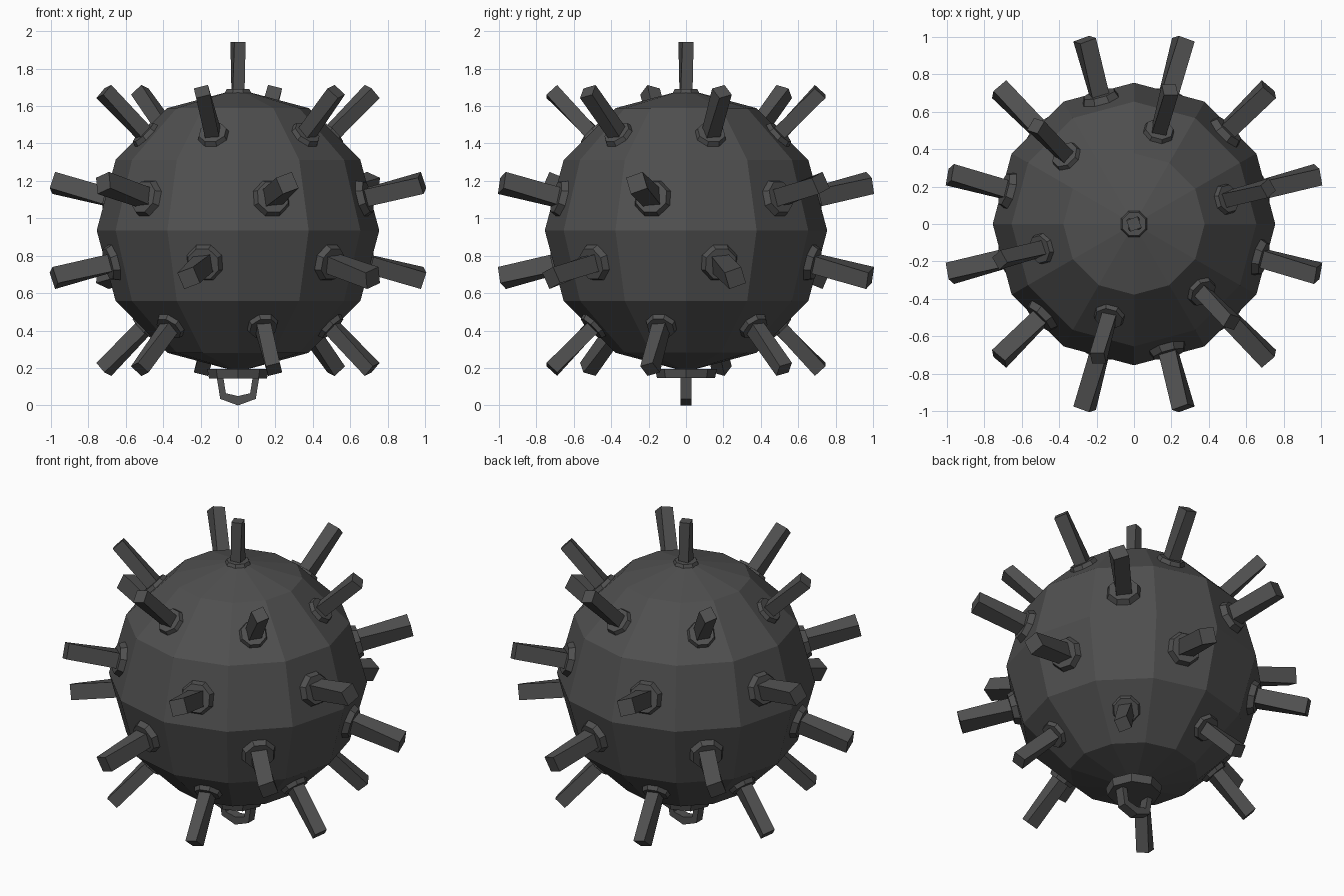
import bpy, bmesh, math
from mathutils import Matrix, Vector

if "Cube" in bpy.data.objects:
    bpy.data.objects.remove(bpy.data.objects["Cube"])

CENTER = Vector((0, 0, 0.935))
R = 0.755

metal = bpy.data.materials.new("dark grey metal")
metal.diffuse_color = (0.08, 0.08, 0.08, 1)
metal.use_nodes = True
metal.node_tree.nodes["Principled BSDF"].inputs["Base Color"].default_value = metal.diffuse_color


def finish(bm, name):
    bmesh.ops.recalc_face_normals(bm, faces=bm.faces)
    me = bpy.data.meshes.new(name)
    bm.to_mesh(me)
    bm.free()
    me.materials.append(metal)
    ob = bpy.data.objects.new(name, me)
    bpy.context.collection.objects.link(ob)
    return ob


def prism(bm, m, sides, z0, r0, z1, r1, turn0, turn1):
    """Closed prism along local z of matrix m, with its own twist at each end."""
    rings = []
    for z, r, t in ((z0, r0, turn0), (z1, r1, turn1)):
        rings.append([bm.verts.new(m @ Vector((
            r * math.cos(t + 2 * math.pi * i / sides),
            r * math.sin(t + 2 * math.pi * i / sides), z)))
            for i in range(sides)])
    a, b = rings
    for i in range(sides):
        j = (i + 1) % sides
        bm.faces.new((a[i], a[j], b[j], b[i]))
    bm.faces.new(a[::-1])
    bm.faces.new(b)


# Body: low-poly ball with a vertex on each axis
bm = bmesh.new()
bmesh.ops.create_uvsphere(bm, u_segments=12, v_segments=6, radius=R,
                          matrix=Matrix.Translation(CENTER))
finish(bm, "body")


# Spikes: an octagonal collar and a slightly twisted square rod
def spike(name, az, lat, tip, rod, collar, low, high):
    a, l = math.radians(az), math.radians(lat)
    m = (Matrix.Translation(CENTER) @ Matrix.Rotation(a, 4, 'Z')
         @ Matrix.Rotation(math.pi / 2 - l, 4, 'Y'))
    bm = bmesh.new()
    prism(bm, m, 8, low, collar, high, collar * 0.78, math.pi / 8, math.pi / 8)
    prism(bm, m, 4, low, rod, tip, rod, math.radians(50), math.radians(65))
    finish(bm, name)


for k in range(6):
    a, b = 15 + 60 * k, 45 + 60 * k
    spike("upper_spike", a, 45, 1.05, 0.055, 0.098, 0.68, 0.742)
    spike("lower_spike", b, -45, 1.05, 0.055, 0.098, 0.68, 0.742)
    spike("upper_middle_spike", b, 14, 1.05, 0.067, 0.115, 0.68, 0.742)
    spike("lower_middle_spike", a, -14, 1.05, 0.067, 0.115, 0.68, 0.742)
spike("top_spike", 0, 90, 1.007, 0.045, 0.085, 0.715, 0.755)

# Base plate under the ball
bm = bmesh.new()
prism(bm, Matrix.Identity(4), 8, 0.145, 0.155, 0.195, 0.165, 0, 0)
finish(bm, "base_plate")

# Chain loop hanging from the plate
outer = [(-0.115, 0.16), (-0.095, 0.035), (0, 0), (0.095, 0.035), (0.115, 0.16)]
inner = [(-0.08, 0.16), (-0.065, 0.065), (0, 0.05), (0.065, 0.065), (0.08, 0.16)]
bm = bmesh.new()
rows = [[bm.verts.new((x, y, z)) for x, z in pts]
        for pts, y in ((outer, -0.03), (outer, 0.03), (inner, 0.03), (inner, -0.03))]
for r in range(4):
    p, q = rows[r], rows[(r + 1) % 4]
    for i in range(4):
        bm.faces.new((p[i], p[i + 1], q[i + 1], q[i]))
for e in (0, 4):
    bm.faces.new([row[e] for row in rows])
finish(bm, "chain_loop")
